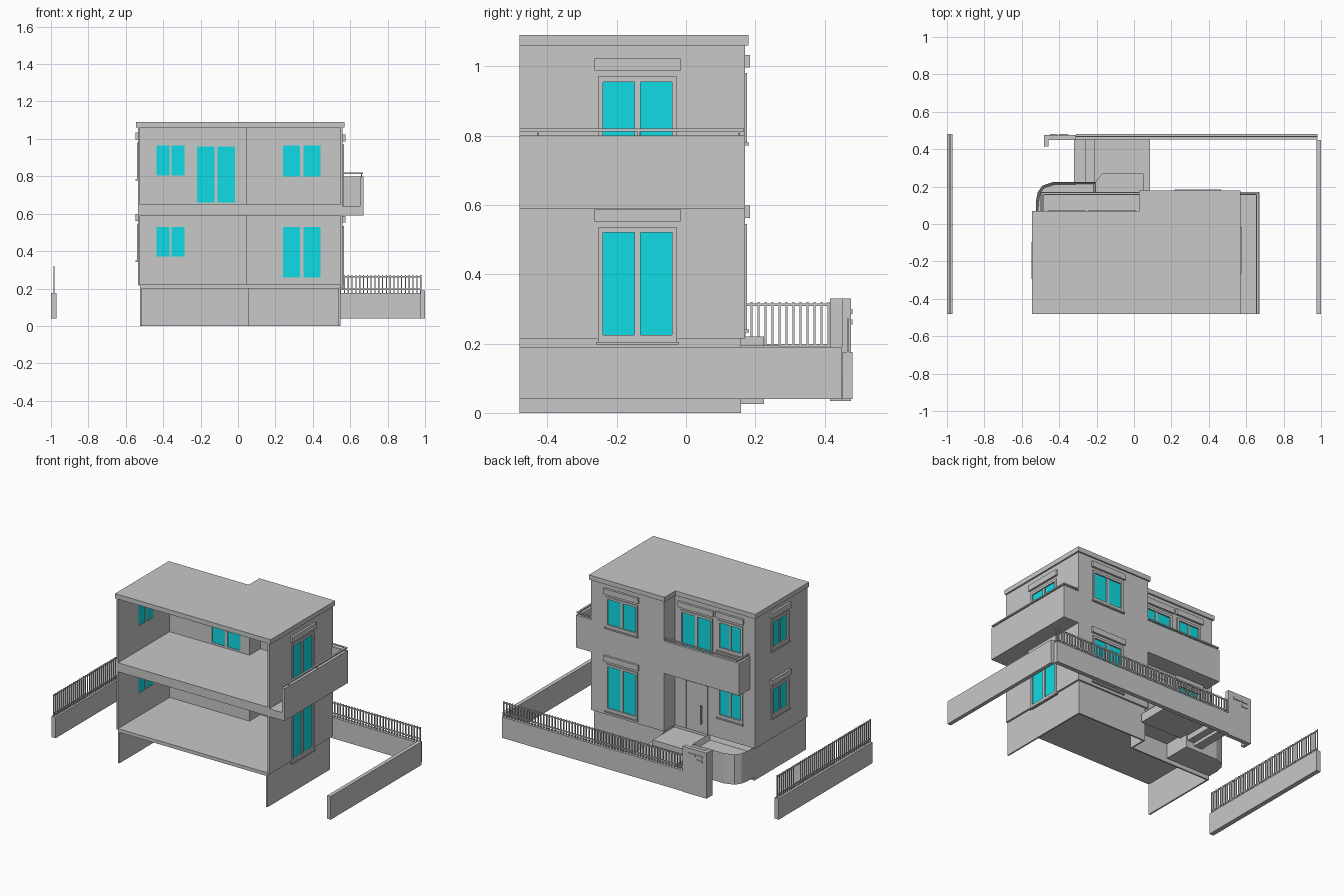
import bpy, bmesh
from mathutils import Matrix, Vector

cube = bpy.data.objects.get("Cube")
if cube:
    bpy.data.objects.remove(cube, do_unlink=True)


def material(name, rgb):
    m = bpy.data.materials.new(name)
    m.use_nodes = True
    m.diffuse_color = (*rgb, 1)
    m.node_tree.nodes["Principled BSDF"].inputs["Base Color"].default_value = (*rgb, 1)
    return m


GREY = material("plaster_grey", (0.58, 0.58, 0.58))
TEAL = material("teal_glass", (0.005, 0.72, 0.79))


def finish(name, bm, mat):
    bmesh.ops.recalc_face_normals(bm, faces=bm.faces)
    me = bpy.data.meshes.new(name)
    bm.to_mesh(me)
    bm.free()
    me.materials.append(mat)
    ob = bpy.data.objects.new(name, me)
    bpy.context.scene.collection.objects.link(ob)
    return ob


def boxes(name, items, mat=GREY):
    """Each item is ((x0, x1), (y0, y1), (z0, z1))."""
    bm = bmesh.new()
    for item in items:
        mid = Vector([(a + b) / 2 for a, b in item])
        size = [abs(b - a) for a, b in item]
        bmesh.ops.create_cube(bm, size=1, matrix=Matrix.Translation(mid) @ Matrix.Diagonal((*size, 1)))
    return finish(name, bm, mat)


def prism(name, outline, z0, z1, rim=0, sink=0):
    bm = bmesh.new()
    base = bm.faces.new([bm.verts.new((x, y, z0)) for x, y in outline])
    ext = bmesh.ops.extrude_face_region(bm, geom=[base], use_keep_orig=True)["geom"]
    bmesh.ops.translate(bm, vec=(0, 0, z1 - z0), verts=[v for v in ext if isinstance(v, bmesh.types.BMVert)])
    bmesh.ops.recalc_face_normals(bm, faces=bm.faces)
    if rim:
        top = [f for f in bm.faces if f.normal.z > 0.9]
        bmesh.ops.inset_region(bm, faces=top, thickness=rim)
        bmesh.ops.translate(bm, vec=(0, 0, -sink), verts=list(top[0].verts))
    return finish(name, bm, GREY)


FRONT = -0.48


def footprint(grow=0.0):
    """Stepped house plan, open along the front, grown outward."""
    xl, xr, xm, yl, yr = -0.535 - grow, 0.56 + grow, 0.037 - grow, 0.06 + grow, 0.17 + grow
    return [(xl, FRONT), (xl, yl), (xm, yl), (xm, yr), (xr, yr), (xr, FRONT)]


def wall_ring(outer, inner):
    return footprint(outer) + footprint(inner)[::-1]


# House shell, floors and roof
T = 0.012
walls = prism("outer_walls", wall_ring(0, -T), 0.215, 1.065)
prism("basement_walls", wall_ring(-0.012, -0.022), 0, 0.215)
prism("ground_floor", footprint(-T), 0.2, 0.222)
prism("upper_floor", footprint(-T), 0.59, 0.648)
prism("roof", footprint(0.01), 1.06, 1.09)

# Maps wall coordinates (along, outward depth, height) to a box
SIDES = {
    "back_entry": lambda u, d, z: (u, (0.06 + d[0], 0.06 + d[1]), z),
    "back_main": lambda u, d, z: (u, (0.17 + d[0], 0.17 + d[1]), z),
    "left": lambda u, d, z: ((-0.535 - d[1], -0.535 - d[0]), u, z),
    "right": lambda u, d, z: ((0.56 + d[0], 0.56 + d[1]), u, z),
}
openings = []


def window(name, side, u0, u1, z0, z1, gap=0.018):
    at = SIDES[side]
    e, lo, hi = 0.014, z0 - 0.02, z1 + 0.015
    a, b, mid = u0 - e, u1 + e, (u0 + u1) / 2
    deep = (-T, 0.006)
    openings.append(at((a, b), (-0.05, 0.05), (lo, hi)))
    boxes(name + "_glass", [at((u0, mid - gap / 2), (-0.009, -0.003), (z0, z1)),
                            at((mid + gap / 2, u1), (-0.009, -0.003), (z0, z1))], TEAL)
    boxes(name + "_frame", [at((a, u0), deep, (lo, hi)), at((u1, b), deep, (lo, hi)),
                            at((u0, u1), deep, (z1, hi)), at((u0, u1), deep, (lo, z0)),
                            at((mid - gap / 2, mid + gap / 2), (-T, 0.002), (z0, z1))])
    boxes(name + "_shutter_box", [at((u0 - 0.024, u1 + 0.024), (0, 0.014), (z1 + 0.032, z1 + 0.068))])
    boxes(name + "_sill", [at((a - 0.006, b + 0.006), (0, 0.012), (lo - 0.008, lo))])


for level, lift in (("lower", 0.0), ("upper", 0.435)):
    window(level + "_entry_window", "back_entry", -0.435, -0.285, 0.37 + lift, 0.53 + lift, 0.01)
    window(level + "_left_window", "left", -0.27, -0.12, 0.37 + lift, 0.53 + lift, 0.01)
    window(level + "_right_door_window", "right", -0.24, -0.04, 0.225 + lift, 0.52 + lift)
window("lower_main_window", "back_main", 0.24, 0.44, 0.26, 0.53)
window("upper_main_window", "back_main", 0.24, 0.44, 0.8, 0.965)
window("balcony_door_window", "back_entry", -0.22, -0.015, 0.66, 0.96)

# Cut the window openings through the walls
cutter = boxes("opening_cutter", openings)
cutter.hide_render = True
mod = walls.modifiers.new("openings", "BOOLEAN")
mod.operation, mod.solver, mod.object = "DIFFERENCE", "EXACT", cutter
bpy.context.view_layer.objects.active = walls
bpy.ops.object.modifier_apply(modifier=mod.name)
bpy.data.objects.remove(cutter, do_unlink=True)

# Front door with side panel and bar handle
door = SIDES["back_entry"]
boxes("entry_door", [door((-0.2, -0.055), (0, 0.006), (0.222, 0.53)),
                     door((-0.045, 0.02), (0, 0.004), (0.222, 0.53))])
boxes("door_handle", [door((-0.165, -0.157), (0.014, 0.022), (0.28, 0.4)),
                      door((-0.165, -0.157), (0.006, 0.014), (0.29, 0.3)),
                      door((-0.165, -0.157), (0.006, 0.014), (0.38, 0.39))])

# Side and back balconies: slab, parapet and handrail
Z = (0.59, 0.8)
RAIL = (0.812, 0.82)
boxes("side_balcony", [((0.56, 0.652), (FRONT, 0.155), (0.59, 0.64)),
                       ((0.652, 0.67), (FRONT, 0.17), Z), ((0.56, 0.652), (0.155, 0.17), Z)])
boxes("back_balcony", [((-0.485, 0.037), (0.06, 0.155), (0.59, 0.64)),
                       ((-0.5, 0.037), (0.155, 0.17), Z), ((-0.5, -0.485), (0.06, 0.155), Z)])
side_posts = [((0.658, 0.664), (y / 100, y / 100 + 0.006), (0.8, 0.812)) for y in range(-43, 17, 29)]
back_posts = [((x / 100, x / 100 + 0.006), (0.16, 0.166), (0.8, 0.812)) for x in range(-48, 3, 24)]
boxes("side_balcony_rail", side_posts + [((0.655, 0.667), (FRONT, 0.167), RAIL),
                                         ((0.56, 0.655), (0.157, 0.167), RAIL)])
boxes("back_balcony_rail", back_posts + [((-0.497, 0.037), (0.157, 0.168), RAIL),
                                         ((-0.497, -0.487), (0.06, 0.157), RAIL)])

# Garden walls
boxes("left_garden_wall", [((-1, -0.97), (FRONT, 0.48), (0.04, 0.175))])
boxes("right_garden_wall", [((0.975, 1), (FRONT, 0.45), (0.04, 0.19))])
boxes("back_garden_wall", [((-0.31, 0.98), (0.452, 0.48), (0.04, 0.175))])


def railing(name, start, end, top, along_x):
    """Pickets and two rails on top of a garden wall."""
    fixed = (0.464, 0.47) if along_x else (-0.987, -0.981)
    place = (lambda s, z: (s, fixed, z)) if along_x else (lambda s, z: (fixed, s, z))
    n = round((end - start) / 0.0205)
    step = (end - start - 0.006) / n
    parts = [place((start + i * step, start + i * step + 0.006), (0.175, top)) for i in range(n + 1)]
    parts += [place((start, end), (z, z + 0.007)) for z in (0.192, top - 0.012)]
    boxes(name, parts)


railing("left_fence_railing", FRONT, 0.475, 0.32, False)
railing("back_fence_railing", -0.31, 0.98, 0.272, True)

# Gate pillar with letterbox slots
boxes("gate_pillar", [((-0.48, -0.31), (0.45, 0.476), (0.035, 0.33)),
                      ((-0.48, -0.458), (0.415, 0.45), (0.035, 0.33))])
boxes("letterbox", [((-0.45, -0.41), (0.476, 0.481), (0.285, 0.3)),
                    ((-0.4, -0.35), (0.476, 0.481), (0.285, 0.3)),
                    ((-0.45, -0.41), (0.476, 0.481), (0.255, 0.27))])

# Entry steps, landing and planter
boxes("entry_steps", [((-0.32, -0.262), (0.2, 0.452), (0.05, 0.08)),
                      ((-0.262, -0.215), (0.2, 0.452), (0.07, 0.12)),
                      ((-0.215, 0.085), (0.17, 0.452), (0.105, 0.16))])
prism("door_landing", [(-0.205, 0.05), (-0.205, 0.225), (-0.17, 0.27), (0.05, 0.27), (0.05, 0.05)], 0.12, 0.195)
prism("planter", [(-0.525, 0.05), (-0.525, 0.12), (-0.515, 0.17), (-0.49, 0.205), (-0.43, 0.225),
                  (-0.205, 0.225), (-0.205, 0.05)], 0.025, 0.22, rim=0.015, sink=0.035)
